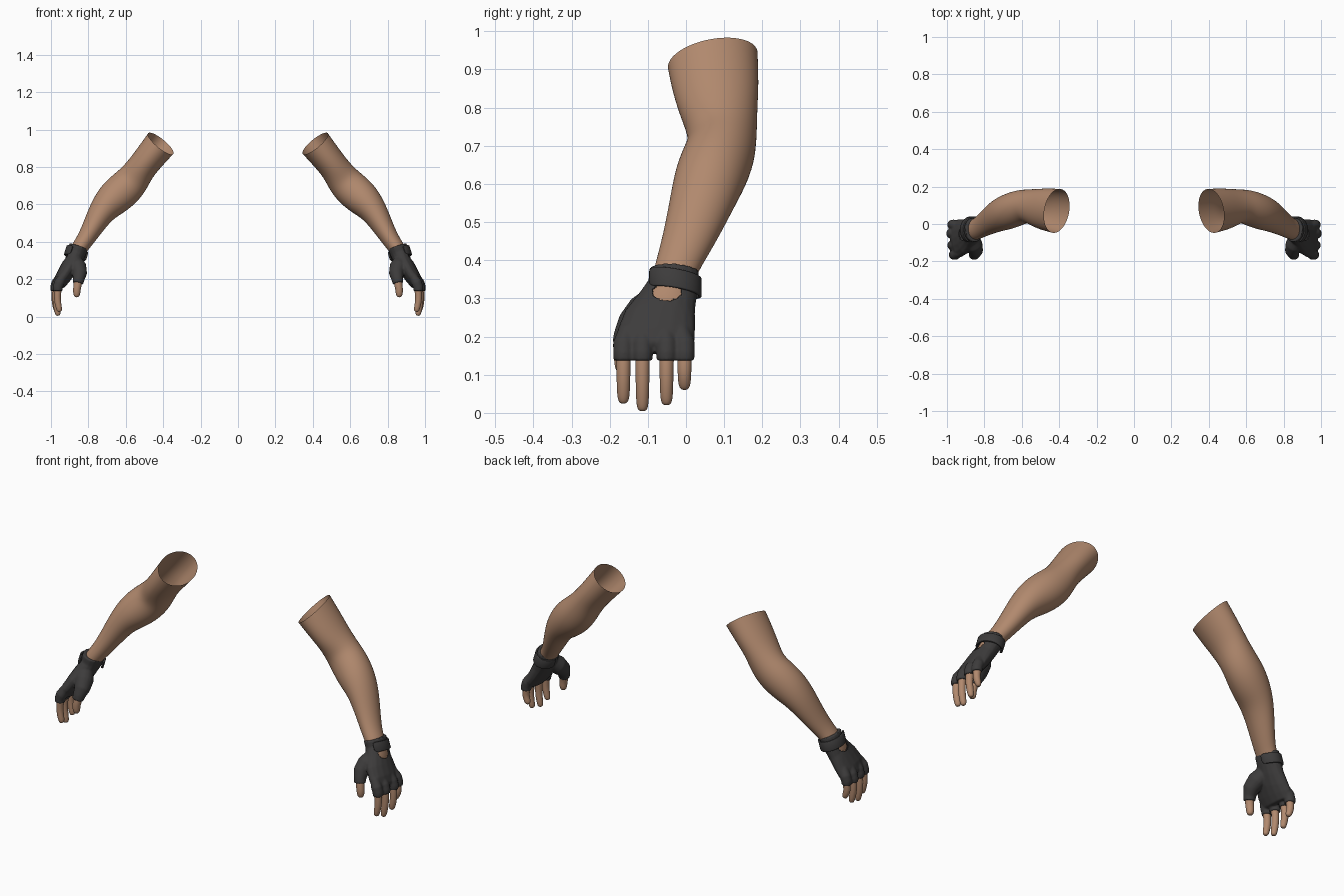
import bpy, bmesh, math
from mathutils import Vector

if "Cube" in bpy.data.objects:
    bpy.data.objects.remove(bpy.data.objects["Cube"])


def material(name, rgb):
    m = bpy.data.materials.new(name)
    m.use_nodes = True
    m.diffuse_color = (*rgb, 1)
    bsdf = m.node_tree.nodes["Principled BSDF"]
    bsdf.inputs["Base Color"].default_value = (*rgb, 1)
    bsdf.inputs["Roughness"].default_value = 0.7
    return m


SKIN = material("tan_skin", (0.44, 0.25, 0.155))
LEATHER = material("dark_leather", (0.047, 0.045, 0.045))
SIDES = 16


def ring_loft(bm, rows, start=None, cap_start=True, cap_end=True):
    """Skin elliptical rings; each row is x, y, z, half thickness, half width."""
    centres = [Vector(r[:3]) for r in rows]
    rings = []
    for i, row in enumerate(rows):
        t = centres[min(i + 1, len(rows) - 1)] - centres[max(i - 1, 0)]
        if i == 0 and start:
            t = Vector(start)
        t.normalize()
        wide = (Vector((0, 1, 0)) - t * t.y).normalized()
        thick = t.cross(wide)
        ring = []
        for k in range(SIDES):
            ang = math.tau * k / SIDES
            ring.append(bm.verts.new(centres[i] + thick * row[3] * math.cos(ang)
                                     + wide * row[4] * math.sin(ang)))
        rings.append(ring)
    for lo, hi in zip(rings, rings[1:]):
        for k in range(SIDES):
            n = (k + 1) % SIDES
            bm.faces.new((lo[k], lo[n], hi[n], hi[k]))
    if cap_start:
        bm.faces.new(rings[0][::-1])
    if cap_end:
        bm.faces.new(rings[-1])


def make_object(name, bm, mat):
    bmesh.ops.recalc_face_normals(bm, faces=bm.faces[:])
    mesh = bpy.data.meshes.new(name)
    bm.to_mesh(mesh)
    bm.free()
    mesh.materials.append(mat)
    obj = bpy.data.objects.new(name, mesh)
    bpy.context.collection.objects.link(obj)
    return obj


def bake(obj):
    """Replace the mesh with its modified result."""
    graph = bpy.context.evaluated_depsgraph_get()
    mesh = bpy.data.meshes.new_from_object(obj.evaluated_get(graph))
    obj.modifiers.clear()
    obj.data = mesh


def finish(obj):
    """Smooth shading, and the matching part on the other side."""
    for p in obj.data.polygons:
        p.use_smooth = True
    obj.modifiers.new("other_side", "MIRROR").use_mirror_merge = False


def subdivide(obj, levels=2):
    sub = obj.modifiers.new("rounding", "SUBSURF")
    sub.levels = sub.render_levels = levels


# Arm: open at the shoulder end, running down inside the glove
bm = bmesh.new()
ring_loft(bm, [
    (0.413, 0.07, 0.925, 0.089, 0.123),
    (0.474, 0.078, 0.85, 0.083, 0.116),
    (0.522, 0.086, 0.79, 0.08, 0.104),
    (0.563, 0.097, 0.728, 0.092, 0.091),
    (0.61, 0.09, 0.68, 0.1, 0.095),
    (0.672, 0.066, 0.625, 0.096, 0.097),
    (0.728, 0.045, 0.565, 0.074, 0.088),
    (0.778, 0.014, 0.475, 0.057, 0.073),
    (0.82, -0.015, 0.405, 0.047, 0.061),
    (0.85, -0.03, 0.365, 0.044, 0.057),
    (0.868, -0.035, 0.33, 0.043, 0.057),
    (0.886, -0.05, 0.29, 0.039, 0.066),
    (0.9, -0.06, 0.26, 0.03, 0.065),
], start=(0.62, 0.2, -0.75), cap_start=False)
arm = make_object("arms", bm, SKIN)
subdivide(arm)
finish(arm)

# Finger layout: name, y, x, tip height
FINGERS = [
    ("index_fingers", -0.164, 0.964, 0.022),
    ("middle_fingers", -0.114, 0.972, 0.002),
    ("ring_fingers", -0.051, 0.978, 0.018),
    ("little_fingers", -0.004, 0.972, 0.058),
]


def digit(name, path, radius):
    """Tapered finger with a rounded tip."""
    bm = bmesh.new()
    rows = [(*p, radius * (1 - 0.06 * i), radius * (1 - 0.06 * i))
            for i, p in enumerate(path)]
    a, b = Vector(path[-2]), Vector(path[-1])
    tip = b + (b - a).normalized() * radius * 0.75
    rows.append((*tip, radius * 0.5, radius * 0.5))
    ring_loft(bm, rows)
    obj = make_object(name, bm, SKIN)
    subdivide(obj)
    finish(obj)


for name, y, x, tip in FINGERS:
    low = tip + 0.017
    digit(name, [(x - 0.006, y, 0.17), (x + 0.001, y, 0.13),
                 (x + 0.002, y, (0.13 + low) / 2), (x - 0.008, y, low)], 0.0205)
digit("thumbs", [(0.853, -0.16, 0.21), (0.857, -0.167, 0.17),
                 (0.862, -0.169, 0.145), (0.862, -0.168, 0.12)], 0.0235)

# Glove: palm, finger sleeves and thumb sleeve fused into one skin
bm = bmesh.new()
ring_loft(bm, [
    (0.852, -0.031, 0.375, 0.052, 0.066),
    (0.866, -0.034, 0.335, 0.051, 0.066),
    (0.887, -0.05, 0.29, 0.047, 0.078),
    (0.913, -0.068, 0.245, 0.045, 0.096),
    (0.938, -0.078, 0.205, 0.041, 0.103),
    (0.957, -0.081, 0.17, 0.033, 0.098),
    (0.961, -0.081, 0.162, 0.02, 0.085),
])
for name, y, x, tip in FINGERS:
    inward = (-0.08 - y) * 0.15
    ring_loft(bm, [(x - 0.03, y + inward, 0.22, 0.022, 0.024),
                   (x - 0.008, y, 0.18, 0.028, 0.028),
                   (x, y, 0.155, 0.027, 0.027), (x, y, 0.137, 0.026, 0.026)])
ring_loft(bm, [
    (0.875, -0.065, 0.305, 0.036, 0.04),
    (0.855, -0.11, 0.265, 0.045, 0.048),
    (0.846, -0.143, 0.23, 0.039, 0.04),
    (0.852, -0.16, 0.2, 0.031, 0.031),
    (0.856, -0.166, 0.178, 0.029, 0.028),
])
glove = make_object("gloves", bm, LEATHER)
remesh = glove.modifiers.new("fuse", "REMESH")
remesh.mode = "VOXEL"
remesh.voxel_size = 0.0045
relax = glove.modifiers.new("relax", "SMOOTH")
relax.factor = 0.5
relax.iterations = 5
bake(glove)

# Oval opening on the back of the hand, below the strap
bm = bmesh.new()
bm.from_mesh(glove.data)
hole = []
for f in bm.faces:
    c = f.calc_center_median()
    inside = ((c.y + 0.05) / 0.039) ** 2 + ((c.z - 0.318) / 0.024) ** 2 < 1
    if inside and c.x > 0.88 and f.normal.x > 0.1:
        hole.append(f)
bmesh.ops.delete(bm, geom=hole, context="FACES")
bm.to_mesh(glove.data)
bm.free()
thick = glove.modifiers.new("thickness", "SOLIDIFY")
thick.thickness = 0.005
thick.offset = -1
finish(glove)

# Wrist strap wrapping from the back of the hand round the little finger side
bm = bmesh.new()
STEPS = 28
previous = None
for i in range(STEPS + 1):
    ang = math.radians(-65 + 235 * i / STEPS)
    end = min(i, STEPS - i)
    half = 0.026 * (0.7, 0.92, 1)[min(end, 2)]
    c, s = math.cos(ang), math.sin(ang)
    mid = Vector((0.864 + 0.051 * c, -0.032 + 0.064 * s,
                  0.34 + 0.0125 * c - 0.011 * s))
    along = Vector((-0.3, 0, 0.95)) * half
    pair = [bm.verts.new(mid - along), bm.verts.new(mid + along)]
    if previous:
        bm.faces.new((previous[0], pair[0], pair[1], previous[1]))
    previous = pair
strap = make_object("wrist_straps", bm, LEATHER)
for p in strap.data.polygons:
    if p.normal.x * (p.center.x - 0.864) + p.normal.y * (p.center.y + 0.032) < 0:
        p.flip()
body = strap.modifiers.new("thickness", "SOLIDIFY")
body.thickness = 0.009
body.offset = 1
edge = strap.modifiers.new("soft_edge", "BEVEL")
edge.width = 0.003
edge.segments = 2
finish(strap)
